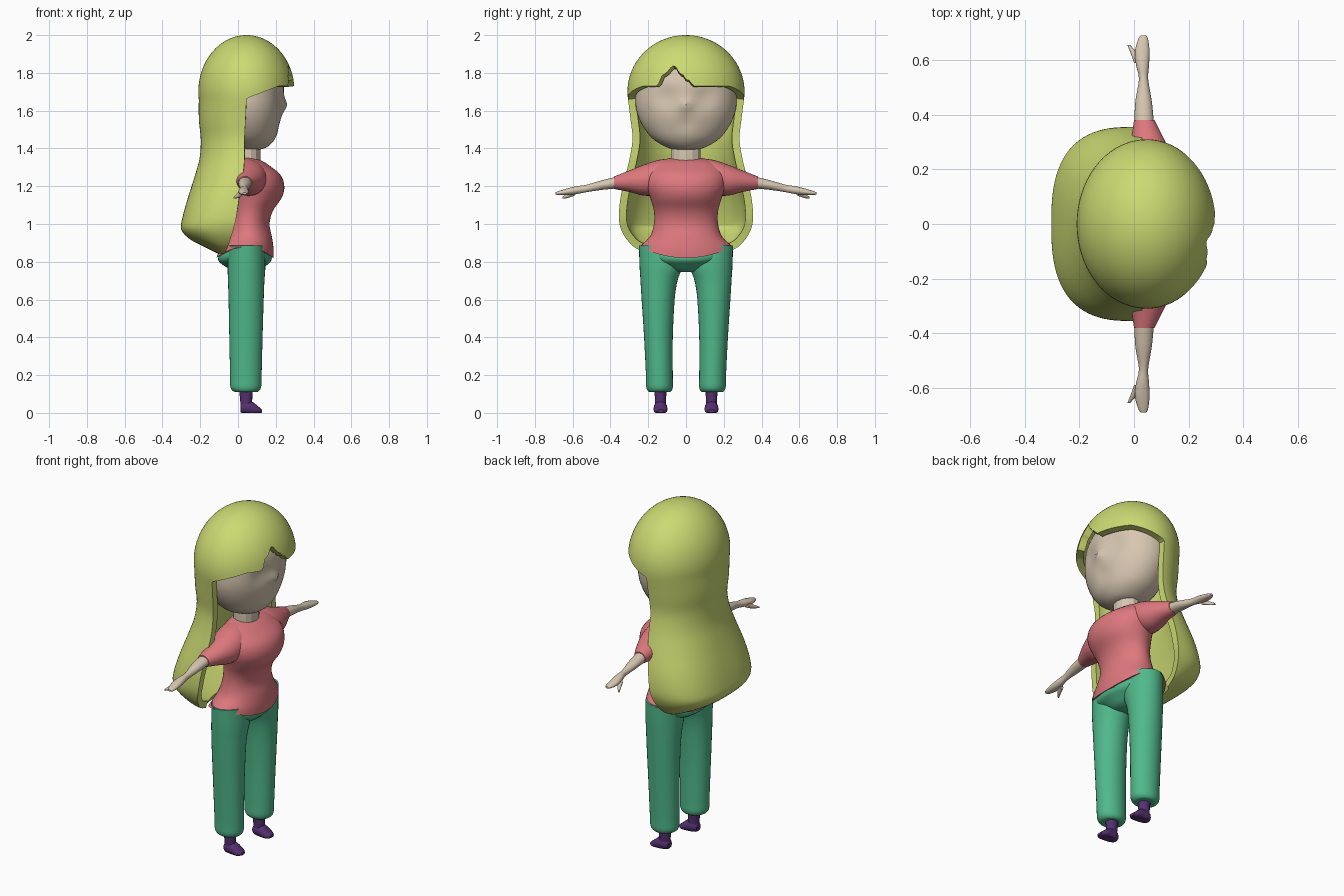
import bpy, bmesh, math

if "Cube" in bpy.data.objects:
    bpy.data.objects.remove(bpy.data.objects["Cube"])

def material(name, rgb):
    m = bpy.data.materials.new(name)
    m.diffuse_color = (*rgb, 1)
    m.use_nodes = True
    m.node_tree.nodes["Principled BSDF"].inputs["Base Color"].default_value = m.diffuse_color
    return m

HAIR = material("hair_green", (.60, .70, .17))
SKIN = material("skin", (.68, .57, .44))
SHIRT = material("shirt_pink", (.73, .19, .21))
PANTS = material("pants_green", (.08, .48, .26))
SHOE = material("shoe_purple", (.09, .03, .16))

def smooth_rings(rings, sub):
    """Catmull-Rom interpolation between rows of numbers."""
    out = []
    for i in range(len(rings) - 1):
        p0, p1 = rings[max(i - 1, 0)], rings[i]
        p2, p3 = rings[i + 1], rings[min(i + 2, len(rings) - 1)]
        for k in range(sub):
            t = k / sub
            out.append([.5 * (2*b + (c - a)*t + (2*a - 5*b + 4*c - d)*t*t + (3*b - a - 3*c + d)*t**3)
                        for a, b, c, d in zip(p0, p1, p2, p3)])
    return out + [list(rings[-1])]

def finish(name, bm, mat, angle=40):
    bmesh.ops.recalc_face_normals(bm, faces=bm.faces)
    me = bpy.data.meshes.new(name)
    bm.to_mesh(me)
    bm.free()
    me.materials.append(mat)
    ob = bpy.data.objects.new(name, me)
    bpy.context.collection.objects.link(ob)
    bpy.ops.object.select_all(action='DESELECT')
    ob.select_set(True)
    bpy.context.view_layer.objects.active = ob
    bpy.ops.object.shade_smooth_by_angle(angle=math.radians(angle))
    return ob

def loft(name, mat, axis, rings, n=32, sub=4, warp=None, angle=40):
    """Ellipse rings (t, a0, a1, b0, b1) lofted along one axis."""
    bm = bmesh.new()
    rows = []
    for t, a0, a1, b0, b1 in smooth_rings(rings, sub):
        row = []
        for k in range(n):
            w = 2 * math.pi * k / n
            a = (a0 + a1) / 2 + (a1 - a0) / 2 * math.cos(w)
            b = (b0 + b1) / 2 + (b1 - b0) / 2 * math.sin(w)
            p = {'z': (a, b, t), 'y': (a, t, b), 'x': (t, a, b)}[axis]
            row.append(bm.verts.new(warp(*p) if warp else p))
        rows.append(row)
    for r, q in zip(rows, rows[1:]):
        for k in range(n):
            bm.faces.new((r[k], r[(k+1) % n], q[(k+1) % n], q[k]))
    bm.faces.new(rows[0])
    bm.faces.new(rows[-1])
    return finish(name, bm, mat, angle)

def sym(rows):
    """Rings (z, x0, x1, half width) symmetric about y = 0."""
    return [(z, a, b, -w, w) for z, a, b, w in rows]

# Head with eye sockets, nose and cheeks
def face(x, y, z):
    g = lambda cy, cz, r: math.exp(-((y - cy)**2 + (z - cz)**2) / r**2)
    if x > .1:
        x += .018*g(0, 1.63, .03) - .018*(g(.1, 1.67, .06) + g(-.1, 1.67, .06)) - .008*g(0, 1.535, .04)
    return x, y, z

loft("head", SKIN, 'z', sym([(1.39, .03, .09, .04), (1.405, -.03, .15, .10), (1.45, -.08, .195, .175),
     (1.52, -.12, .222, .23), (1.6, -.15, .24, .262), (1.68, -.165, .246, .268), (1.77, -.16, .235, .255),
     (1.86, -.11, .19, .19), (1.91, -.04, .12, .1), (1.925, .02, .07, .03)]), n=64, sub=5, warp=face)

# Neck
loft("neck", SKIN, 'z', sym([(1.28, -.01, .12, .08), (1.43, -.01, .12, .08)]), n=14, sub=1, angle=20)

# Shirt body, hem raised at the sides
def hem(x, y, z):
    return x, y, z + (.06 * (y / .25)**2 * (.95 - z) / .13 if z < .95 else 0)

loft("shirt_body", SHIRT, 'z', sym([(.82, -.115, .188, .248), (.87, -.095, .188, .225), (.93, -.07, .18, .19),
     (1.0, -.05, .167, .17), (1.07, -.045, .185, .17), (1.14, -.05, .232, .19), (1.2, -.055, .245, .21),
     (1.26, -.055, .225, .21), (1.31, -.04, .165, .18), (1.335, -.02, .125, .14), (1.35, -.01, .08, .08)]),
     n=48, warp=hem)

for s, side in ((-1, "right"), (1, "left")):
    flip = lambda x, y, z: (x, s * y, z)
    # Sleeve, arm with hand, thumb
    loft(side + "_sleeve", SHIRT, 'y', [(.04, -.04, .12, 1.18, 1.35), (.14, -.045, .15, 1.155, 1.34),
         (.22, -.03, .145, 1.15, 1.315), (.3, -.012, .115, 1.17, 1.283), (.38, .0, .075, 1.185, 1.252)], warp=flip)
    loft(side + "_arm", SKIN, 'y', [(.34, .005, .075, 1.19, 1.255), (.38, .002, .072, 1.187, 1.247),
         (.45, .005, .065, 1.18, 1.23), (.53, .018, .052, 1.168, 1.207), (.58, .008, .055, 1.158, 1.2),
         (.63, .003, .057, 1.153, 1.188), (.675, .015, .052, 1.153, 1.174), (.69, .025, .045, 1.157, 1.168)],
         n=20, warp=flip)
    loft(side + "_thumb", SKIN, 'y', [(.59, .0, .03, 1.15, 1.18), (.625, -.012, .012, 1.138, 1.162),
         (.655, -.024, -.014, 1.134, 1.144)], n=12, warp=flip)
    # Trouser leg
    loft(side + "_leg", PANTS, 'z', [(.11, .0, .09, .1, .18), (.112, -.02, .105, .083, .197),
         (.135, -.04, .122, .07, .21), (.2, -.042, .125, .07, .212), (.4, -.046, .13, .07, .222),
         (.6, -.05, .136, .06, .235), (.7, -.053, .14, .045, .241), (.78, -.055, .145, .02, .246),
         (.885, -.05, .14, .03, .249)], warp=flip)
    # Ankle and shoe
    loft(side + "_ankle", SHOE, 'z', [(.02, .012, .075, .105, .165), (.06, .012, .075, .105, .165),
         (.13, .005, .078, .102, .168)], n=14, sub=2, warp=flip)
    loft(side + "_shoe", SHOE, 'x', [(.012, -.02, .02, .005, .045), (.03, -.033, .033, -.006, .062),
         (.07, -.036, .036, -.01, .062), (.105, -.036, .036, -.008, .036), (.127, -.02, .02, .002, .018)],
         n=16, sub=3, warp=lambda x, y, z: (x, s * (y + .135), max(z, 0)))

# Trouser hips
loft("hips", PANTS, 'z', sym([(.745, .01, .09, .05), (.755, -.03, .12, .09), (.78, -.075, .15, .15),
     (.81, -.105, .178, .2), (.85, -.09, .17, .225), (.9, -.06, .15, .17)]), n=40)

# Hair: dome with a fringe, then a half-open fall down the back
N, CX, JOIN = 128, .045, 1.66
NOTCH = [(-.15, 1.73), (-.135, 1.785), (-.11, 1.80), (-.08, 1.84), (-.055, 1.83),
         (-.04, 1.80), (-.01, 1.785), (.0, 1.765), (.025, 1.76), (.035, 1.73)]

def fringe(x, y):
    if x <= CX + .001:
        return JOIN
    z = 1.665 + .065 * min(1, (x - CX) / .17)
    for (ya, za), (yb, zb) in zip(NOTCH, NOTCH[1:]):
        if ya <= y < yb:
            z = za + (zb - za) * (y - ya) / (yb - ya)
    return z

bm = bmesh.new()
def grid(rows, closed):
    vs = [[bm.verts.new(p) for p in r] for r in rows]
    for r, q in zip(vs, vs[1:]):
        for k in range(len(r) if closed else len(r) - 1):
            j = (k + 1) % len(r)
            bm.faces.new((r[k], r[j], q[j], q[k]))

dome = []
M = 20
for i in range(M + 1):
    row = []
    for k in range(N):
        w = 2 * math.pi * k / N
        c, sn = math.cos(w), math.sin(w)
        end = math.acos((fringe(CX - .255 * c, .31 * sn) - 1.7) / .3)
        t = max(end * i / M, .0001)
        row.append((CX - .255 * c * math.sin(t), .31 * sn * math.sin(t), 1.7 + .3 * math.cos(t)))
    dome.append(row)
grid(dome, True)

# rows: z, back x, front edge x, half width, roundness
fall = [(JOIN, CX - .2527, CX, .3072, 1), (1.55, -.207, .04, .293, 1), (1.45, -.197, .035, .283, 1),
        (1.35, -.203, .035, .298, .95), (1.25, -.23, .025, .322, .88), (1.13, -.268, .005, .348, .8),
        (1.03, -.295, -.01, .355, .75), (.97, -.3, -.025, .343, .75), (.92, -.255, -.04, .315, .8),
        (.875, -.17, -.055, .27, .85), (.845, -.11, -.07, .2, 1)]
rows = []
for z, xb, xe, hw, e in smooth_rings(fall, 4):
    row = []
    for k in range(-N // 4, N // 4 + 1):
        w = 2 * math.pi * k / N
        c, sn = max(math.cos(w), 0), math.sin(w)
        row.append((xe - (xe - xb) * c**e, hw * math.copysign(abs(sn)**e, sn), z))
    rows.append(row)
grid(rows, False)
bmesh.ops.remove_doubles(bm, verts=bm.verts, dist=.0012)
hair = finish("hair", bm, HAIR, 45)
shell = hair.modifiers.new("thickness", 'SOLIDIFY')
shell.thickness, shell.offset = .04, -1
bpy.ops.object.modifier_apply(modifier=shell.name)
bpy.ops.object.shade_smooth_by_angle(angle=math.radians(45))
